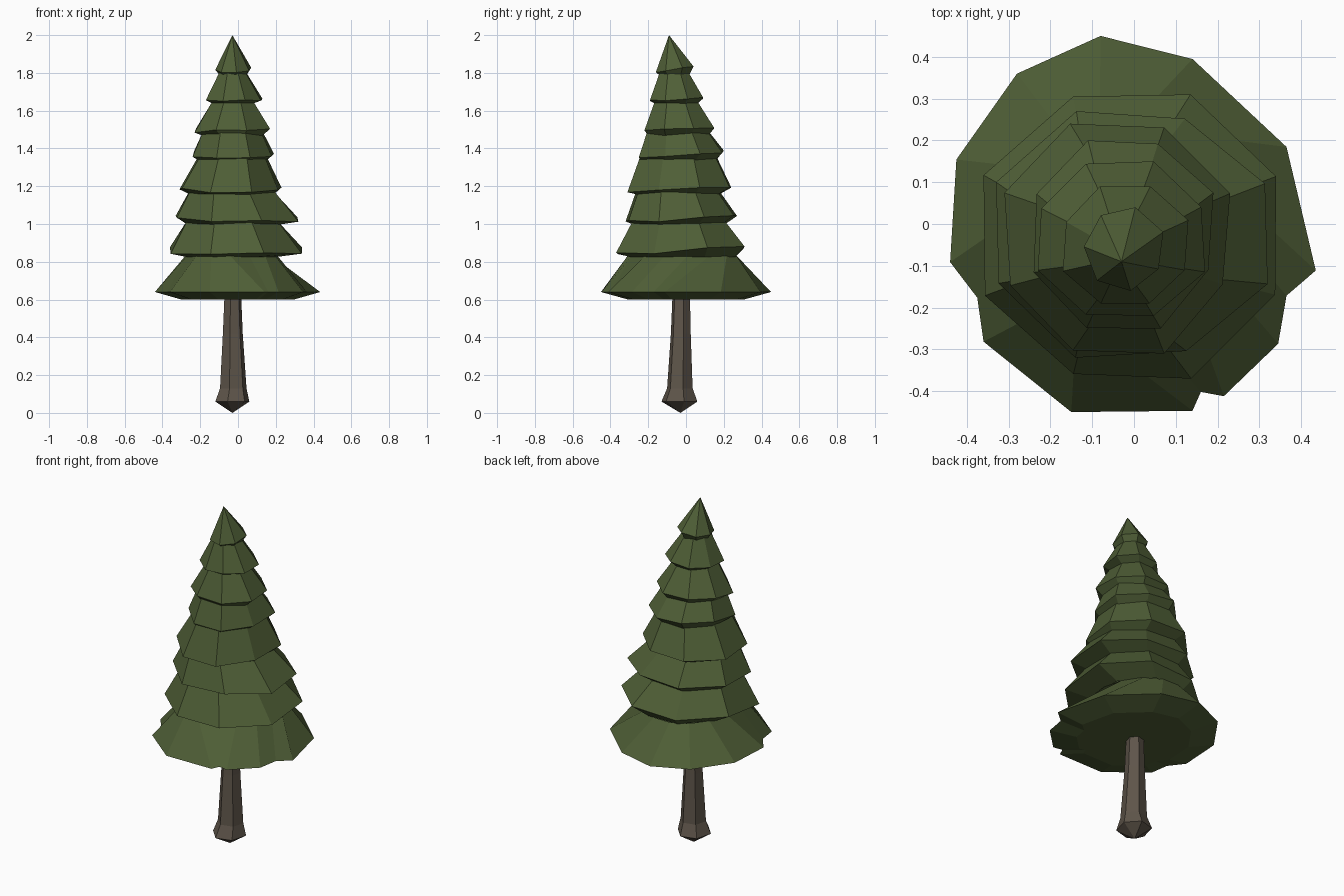
import bpy, bmesh, math, random

if "Cube" in bpy.data.objects:
    bpy.data.objects.remove(bpy.data.objects["Cube"])

random.seed(7)


def material(name, rgb):
    m = bpy.data.materials.new(name)
    m.diffuse_color = (*rgb, 1)
    m.use_nodes = True
    m.node_tree.nodes["Principled BSDF"].inputs["Base Color"].default_value = m.diffuse_color
    return m


GREEN = material("pine green", (0.078, 0.113, 0.037))
BROWN = material("bark brown", (0.112, 0.090, 0.068))


def fit(points, bounds):
    """Stretch an outline to x0, x1, y0, y1."""
    x0, x1, y0, y1 = bounds
    xs = [p[0] for p in points]
    ys = [p[1] for p in points]
    fx = lambda v: x0 + (x1 - x0) * (v - min(xs)) / (max(xs) - min(xs))
    fy = lambda v: y0 + (y1 - y0) * (v - min(ys)) / (max(ys) - min(ys))
    return [(fx(x), fy(y)) for x, y in points]


def polygon(n, phase=0.0, wobble=0.0):
    pts = []
    for i in range(n):
        a = phase + math.tau * i / n
        r = 1 + random.uniform(-wobble, wobble)
        pts.append((r * math.cos(a), r * math.sin(a)))
    return pts


def loft(name, rings, mat, apex=None, foot=None, cap=False):
    """Skin rings from bottom to top, with optional end points or base cap."""
    bm = bmesh.new()
    loops = [[bm.verts.new(p) for p in ring] for ring in rings]
    n = len(loops[0])
    for a, b in zip(loops, loops[1:]):
        for i in range(n):
            j = (i + 1) % n
            bm.faces.new((a[i], a[j], b[j], b[i]))
    if cap:
        bm.faces.new(loops[0][::-1])
    for point, loop, top in ((apex, loops[-1], True), (foot, loops[0], False)):
        if point:
            v = bm.verts.new(point)
            for i in range(n):
                j = (i + 1) % n
                bm.faces.new((loop[i], loop[j], v) if top else (loop[j], loop[i], v))
    me = bpy.data.meshes.new(name)
    bm.to_mesh(me)
    bm.free()
    me.materials.append(mat)
    ob = bpy.data.objects.new(name, me)
    bpy.context.collection.objects.link(ob)
    return ob


# Trunk: pointed foot, flared base, slim shaft
trunk = []
for z, b in ((0.06, (-0.12, 0.06, -0.13, 0.06)),
             (0.13, (-0.095, 0.045, -0.10, 0.035)),
             (0.42, (-0.08, 0.025, -0.08, 0.025)),
             (0.66, (-0.07, 0.015, -0.07, 0.02))):
    trunk.append([(x, y, z) for x, y in fit(polygon(6, 0.25), b)])
loft("trunk", trunk, BROWN, foot=(-0.03, -0.03, 0.0))

# Notched outline of the lowest branches
SKIRT = [(-0.08, 0.45), (-0.28, 0.36), (-0.425, 0.155), (-0.44, -0.09),
         (-0.375, -0.175), (-0.36, -0.28), (-0.15, -0.448), (0.14, -0.445),
         (0.16, -0.40), (0.215, -0.41), (0.345, -0.285), (0.365, -0.17),
         (0.435, -0.11), (0.365, 0.185), (0.14, 0.395)]

# Branch tiers: rim height, rim bounds, top height, top bounds
TIERS = [
    (0.64, (-0.44, 0.435, -0.45, 0.45), 0.83, (-0.28, 0.21, -0.31, 0.27)),
    (0.86, (-0.36, 0.34, -0.37, 0.31), 1.01, (-0.275, 0.215, -0.285, 0.21)),
    (1.03, (-0.33, 0.32, -0.32, 0.27), 1.17, (-0.26, 0.195, -0.265, 0.18)),
    (1.19, (-0.31, 0.23, -0.31, 0.24), 1.35, (-0.215, 0.155, -0.245, 0.165)),
    (1.37, (-0.24, 0.19, -0.25, 0.20), 1.49, (-0.185, 0.13, -0.205, 0.12)),
    (1.50, (-0.23, 0.17, -0.22, 0.15), 1.65, (-0.135, 0.08, -0.165, 0.06)),
    (1.67, (-0.17, 0.13, -0.19, 0.09), 1.80, (-0.10, 0.045, -0.14, 0.015)),
    (1.82, (-0.12, 0.07, -0.16, 0.04), 2.0, None),
]

previous = None
for k, (z, rim, top_z, top) in enumerate(TIERS):
    # eight-sided tiers with a flat side towards each axis
    n = 7 if k == 7 else 8
    base = SKIRT if k == 0 else polygon(n, math.pi / 8, 0.05)
    neck = polygon(15, 1.76) if k == 0 else base
    outer = [(x, y, z + (random.uniform(-0.012, 0.012) + 0.05 * y if k else 0))
             for x, y in fit(base, rim)]
    if k == 0:
        # shallow dished underside
        inner = fit(base, [0.68 * v for v in rim])
        rings = [[(x, y, 0.60) for x, y in inner], outer]
    else:
        # underside tucks just inside the tier below
        inner = fit(base, [v * 0.96 for v in previous])
        rings = [[(x, y, z - 0.035) for x, y in inner], outer]
    if top:
        rings.append([(x, y, top_z) for x, y in fit(neck, top)])
    loft("branch_tier_%d" % (k + 1), rings, GREEN,
         apex=None if top else (-0.03, -0.09, 2.0), cap=(k == 0))
    previous = top
